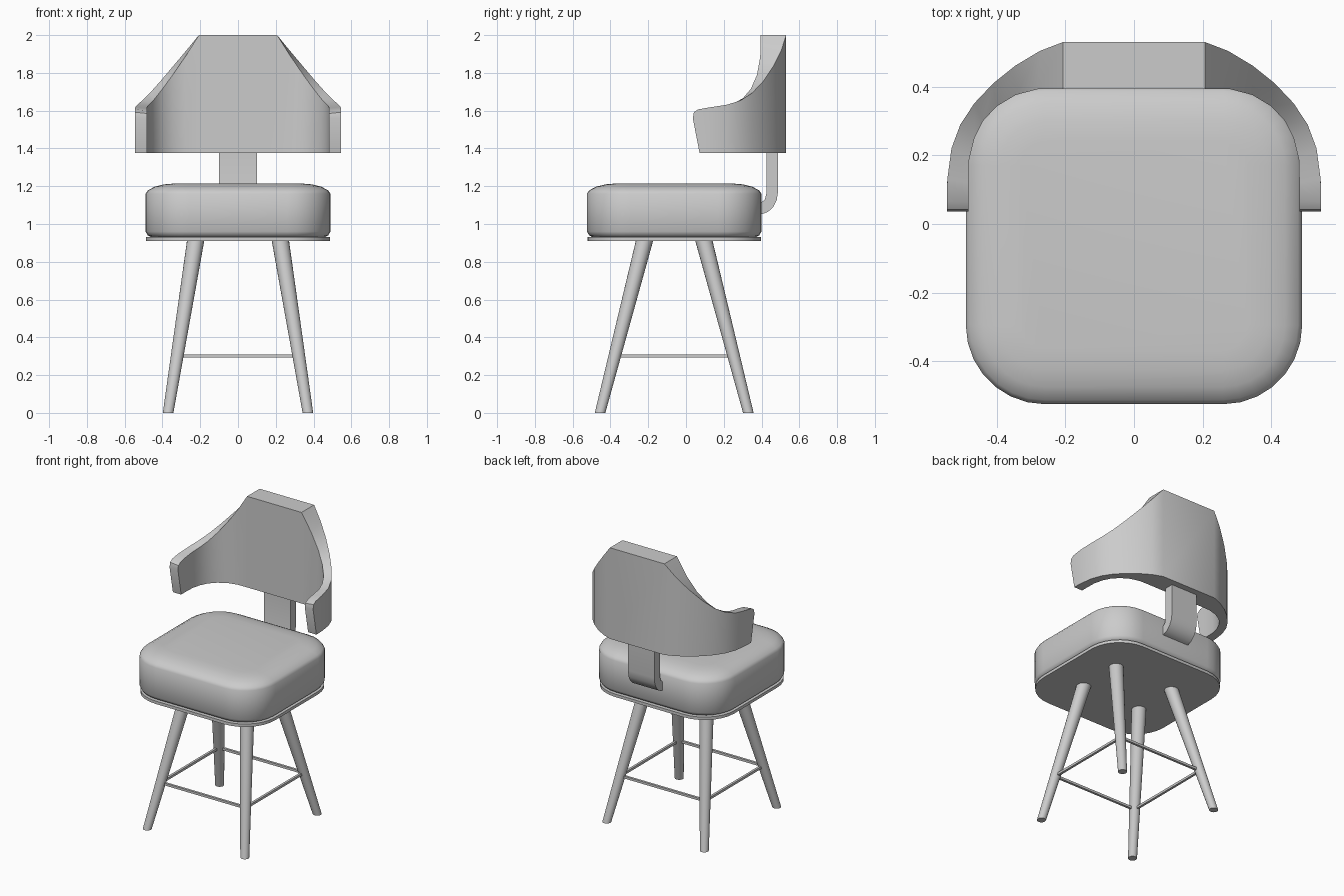
import bpy
import bmesh
from math import cos, sin, pi, radians
from mathutils import Vector

cube = bpy.data.objects.get("Cube")
if cube:
    bpy.data.objects.remove(cube, do_unlink=True)

GREY = (0.6, 0.6, 0.6, 1.0)
mat = bpy.data.materials.new("light grey")
mat.use_nodes = True
mat.diffuse_color = GREY
mat.node_tree.nodes["Principled BSDF"].inputs["Base Color"].default_value = GREY

SEAT_Y = -0.0625  # middle of seat and legs


def loft(name, rings, angle=35):
    """Skin a list of equal-length point rings and cap both ends."""
    bm = bmesh.new()
    loops = [[bm.verts.new(p) for p in ring] for ring in rings]
    n = len(loops[0])
    for a, b in zip(loops, loops[1:]):
        for i in range(n):
            j = (i + 1) % n
            bm.faces.new((a[i], a[j], b[j], b[i]))
    bm.faces.new(loops[0])
    bm.faces.new(loops[-1])
    bmesh.ops.recalc_face_normals(bm, faces=bm.faces)
    mesh = bpy.data.meshes.new(name)
    bm.to_mesh(mesh)
    bm.free()
    mesh.materials.append(mat)
    obj = bpy.data.objects.new(name, mesh)
    bpy.context.collection.objects.link(obj)
    bpy.ops.object.select_all(action='DESELECT')
    obj.select_set(True)
    bpy.context.view_layer.objects.active = obj
    bpy.ops.object.shade_smooth_by_angle(angle=radians(angle))
    return obj


def rounded_square(inset, z, half_x=0.49, half_y=0.4625, radius=0.23, steps=7):
    """Horizontal rounded outline, shrunk by inset."""
    r = radius - inset
    pts = []
    for q, (sx, sy) in enumerate(((1, 1), (-1, 1), (-1, -1), (1, -1))):
        for k in range(steps + 1):
            a = (q + k / steps) * pi / 2
            pts.append((sx * (half_x - radius) + r * cos(a),
                        SEAT_Y + sy * (half_y - radius) + r * sin(a), z))
    return pts


# Cushion and the plate beneath it
cushion = [(0.03, 0.93), (0.012, 0.94), (0, 0.96), (0, 1.16),
           (0.012, 1.178), (0.05, 1.198), (0.1, 1.21), (0.16, 1.215)]
loft("seat_cushion", [rounded_square(d, z) for d, z in cushion], 40)
loft("seat_plate", [rounded_square(0.004, z) for z in (0.91, 0.93)])


# Splayed, tapered legs with level ends
def leg_centre(sx, sy, z):
    t = z / 0.92
    return Vector((sx * (0.37 - 0.147 * t), SEAT_Y + sy * (0.3925 - 0.2375 * t), z))


def disc(centre, r, n=20):
    return [centre + Vector((r * cos(2 * pi * i / n), r * sin(2 * pi * i / n), 0))
            for i in range(n)]


for sx, side in ((1, "left"), (-1, "right")):
    for sy, end in ((-1, "front"), (1, "back")):
        loft(f"{end}_{side}_leg", [disc(leg_centre(sx, sy, 0), 0.028),
                                   disc(leg_centre(sx, sy, 0.92), 0.046)])


# Thin square stretchers between neighbouring legs
def bar(name, a, b, h=0.008):
    across = (b - a).normalized().cross(Vector((0, 0, 1))) * h
    up = Vector((0, 0, h))
    loft(name, [[p + across + up, p - across + up, p - across - up, p + across - up]
                for p in (a, b)])


corners = [leg_centre(sx, sy, 0.3) for sx, sy in ((1, -1), (1, 1), (-1, 1), (-1, -1))]
for i, name in enumerate(("left", "back", "right", "front")):
    bar(f"{name}_stretcher", corners[i], corners[(i + 1) % 4])

# Bent bracket joining seat and backrest
bracket = [(0.425, 1.42), (0.487, 1.42), (0.487, 1.17), (0.48, 1.125), (0.462, 1.09),
           (0.435, 1.065), (0.405, 1.053), (0.37, 1.05), (0.37, 1.11), (0.4, 1.115),
           (0.418, 1.13), (0.425, 1.16)]
loft("back_bracket", [[(x, y, z) for y, z in bracket] for x in (-0.1, 0.1)])

# Wraparound backrest: outer x, y, top, then inner x, y, top; arm tip to centre
stations = [
    ((0.545, 0.036, 1.56), (0.482, 0.036, 1.56)),
    ((0.545, 0.042, 1.592), (0.482, 0.042, 1.585)),
    ((0.545, 0.065, 1.607), (0.482, 0.065, 1.6)),
    ((0.544, 0.13, 1.618), (0.482, 0.12, 1.612)),
    ((0.532, 0.22, 1.632), (0.48, 0.19, 1.622)),
    ((0.506, 0.29, 1.655), (0.465, 0.25, 1.637)),
    ((0.465, 0.352, 1.695), (0.44, 0.3, 1.664)),
    ((0.41, 0.41, 1.757), (0.4, 0.343, 1.715)),
    ((0.345, 0.462, 1.834), (0.345, 0.376, 1.79)),
    ((0.275, 0.504, 1.917), (0.28, 0.393, 1.885)),
    ((0.207, 0.53, 2.0), (0.207, 0.394, 2.0)),
]
BOTTOM = 1.375


def section(station, side):
    (ox, oy, oz), (ix, iy, iz) = station
    # The arm tips rake backwards towards the bottom edge
    rake = max(0, 0.036 * (1 - (oy - 0.036) / 0.09))
    return [(side * ox, oy, oz), (side * ix, iy, iz),
            (side * ix, iy + rake, BOTTOM), (side * ox, oy + rake, BOTTOM)]


rings = [section(s, 1) for s in stations] + [section(s, -1) for s in reversed(stations)]
loft("backrest", rings)
